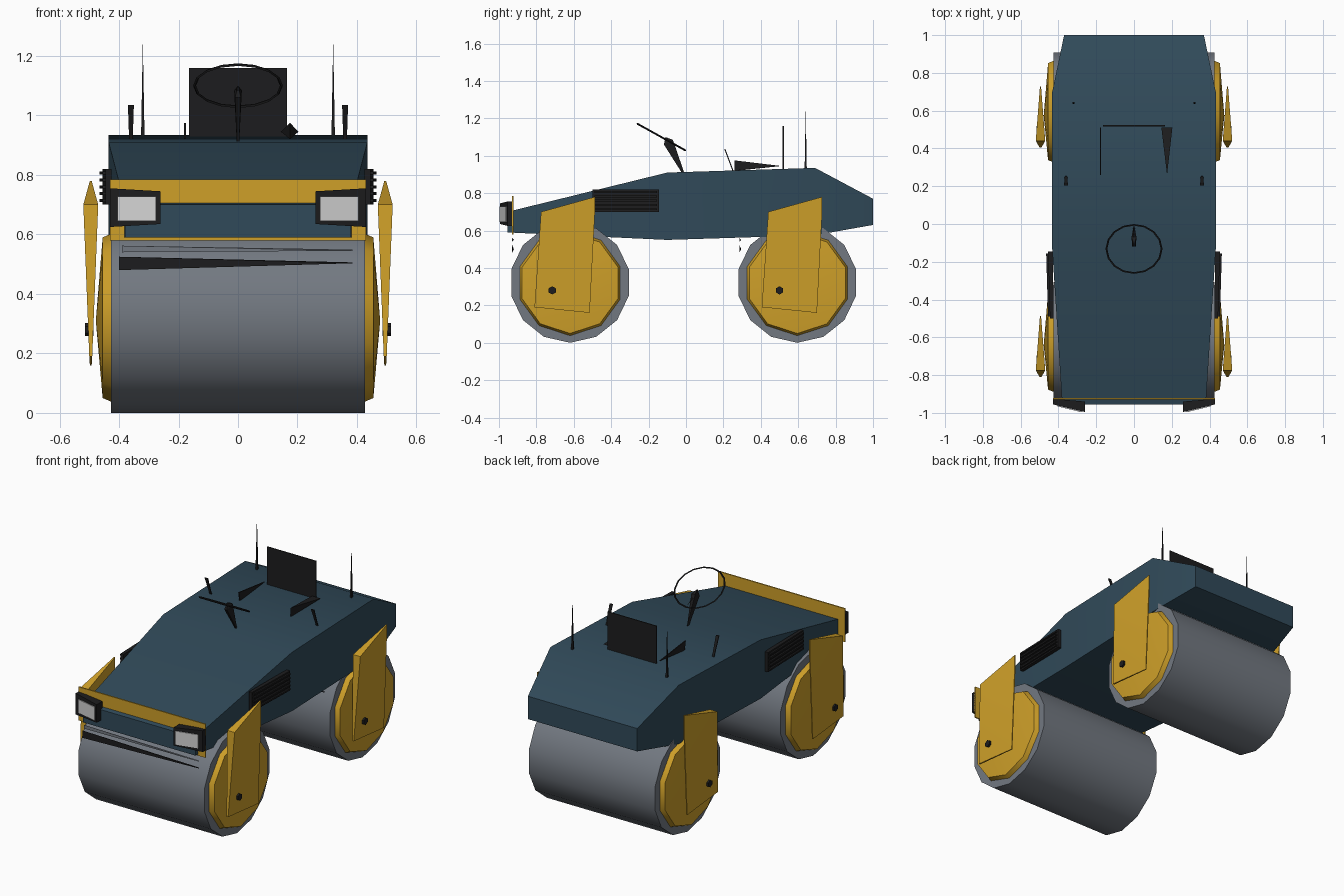
import bpy, bmesh, math
from mathutils import Vector, Matrix

if "Cube" in bpy.data.objects:
    bpy.data.objects.remove(bpy.data.objects["Cube"])


def material(name, rgb):
    m = bpy.data.materials.new(name)
    m.diffuse_color = (*rgb, 1)
    m.use_nodes = True
    m.node_tree.nodes["Principled BSDF"].inputs["Base Color"].default_value = m.diffuse_color
    return m


NAVY = material("navy paint", (0.030, 0.068, 0.100))
YELLOW = material("yellow paint", (0.62, 0.35, 0.022))
STEEL = material("drum steel", (0.17, 0.19, 0.22))
BLACK = material("black rubber", (0.012, 0.012, 0.013))
GLASS = material("lamp glass", (0.65, 0.65, 0.65))


def finish(name, bm, mat, angle):
    bmesh.ops.recalc_face_normals(bm, faces=bm.faces)
    me = bpy.data.meshes.new(name)
    bm.to_mesh(me)
    bm.free()
    me.materials.append(mat)
    if angle:
        me.polygons.foreach_set("use_smooth", [True] * len(me.polygons))
        me.set_sharp_from_angle(angle=math.radians(angle))
    ob = bpy.data.objects.new(name, me)
    bpy.context.collection.objects.link(ob)
    return ob


def hull(name, pts, mat, angle=0):
    """Convex solid through the given points."""
    bm = bmesh.new()
    for p in pts:
        bm.verts.new(p)
    res = bmesh.ops.convex_hull(bm, input=bm.verts)
    junk = {g for g in res["geom_interior"] + res["geom_unused"]
            if isinstance(g, bmesh.types.BMVert)}
    bmesh.ops.delete(bm, geom=list(junk), context='VERTS')
    bmesh.ops.dissolve_limit(bm, angle_limit=0.01, verts=bm.verts, edges=bm.edges)
    return finish(name, bm, mat, angle)


def box(name, lo, hi, mat):
    return hull(name, [(x, y, z) for x in (lo[0], hi[0])
                       for y in (lo[1], hi[1]) for z in (lo[2], hi[2])], mat)


def ring_pts(x, cy, cz, r, n):
    """Points of an n-gon around the x axis, one corner at the bottom."""
    return [(x, cy + r * math.sin(math.tau * i / n), cz - r * math.cos(math.tau * i / n))
            for i in range(n)]


# Body: sections along y as (y, half width, bottom, top)
sections = [(-0.955, 0.38, 0.59, 0.70), (-0.1, 0.435, 0.55, 0.91),
            (0.69, 0.435, 0.575, 0.935), (1.0, 0.37, 0.63, 0.77)]
hull("body", [(s * w, y, z) for y, w, b, t in sections for s in (-1, 1) for z in (b, t)],
     NAVY, 35)

# Yellow bumper plate behind the nose
box("bumper_plate", (-0.43, -0.93, 0.58), (0.43, -0.922, 0.785), YELLOW)

# Drums with end discs, forks, hubs and scrapers
for label, cy in (("front", -0.62), ("rear", 0.595)):
    hull(label + "_drum", ring_pts(-0.427, cy, 0.322, 0.322, 14)
         + ring_pts(0.427, cy, 0.322, 0.322, 14), STEEL, 40)
    for side, s in (("left", -1), ("right", 1)):
        tag = f"{label}_{side}_"
        hull(tag + "disc", ring_pts(s * 0.42, cy, 0.32, 0.285, 10)
             + ring_pts(s * 0.455, cy, 0.32, 0.27, 10)
             + [(s * 0.478, cy - 0.02, 0.31)], YELLOW, 35)
        # fork: sheet that is thickest at its front top corner
        o = cy + 0.62
        fork = [(-0.775, 0.70, 0.025), (-0.487, 0.78, 0.003), (-0.487, 0.70, 0.003),
                (-0.515, 0.16, 0.003), (-0.81, 0.19, 0.005)]
        hull(tag + "fork", [(s * 0.495 + d * t, y + o, z) for y, z, t in fork
                            for d in (-1, 1)], YELLOW, 35)
        hull(tag + "hub", ring_pts(s * 0.485, o - 0.715, 0.28, 0.022, 6)
             + ring_pts(s * 0.515, o - 0.715, 0.28, 0.022, 6), BLACK)
    # scraper blade and spray bar, both tapering to the right
    y = cy - 0.31
    hull(label + "_scraper", [(-0.40, y, 0.48), (-0.40, y, 0.525), (-0.40, y + 0.01, 0.50),
                              (0.385, y, 0.503), (0.385, y + 0.006, 0.506)], BLACK)
    hull(label + "_spray_bar", [(-0.39, y, 0.54), (-0.39, y, 0.562), (-0.39, y + 0.01, 0.55),
                                (0.385, y, 0.545), (0.385, y + 0.006, 0.549)], STEEL)

for side, s in (("left", -1), ("right", 1)):
    # Headlamp housing with slanted front, and lens plate
    prof = [(0.26, -0.995), (0.43, -0.955), (0.43, -0.925), (0.26, -0.94)]
    hull(side + "_lamp_housing", [(s * x, y, z) for x, y in prof
                                  for z in (0.625 + 0.01 * (x < 0.3), 0.755 - 0.01 * (x < 0.3))],
         BLACK)
    lens = [(0.275, -0.992), (0.405, -0.961)]
    hull(side + "_lamp_lens", [(s * x, y + d, z) for x, y in lens
                               for d in (0, -0.005) for z in (0.645, 0.728)], GLASS)
    # Side vent: back plate with slats
    plate = [(0.425, -0.5), (0.445, -0.5), (0.43, -0.145), (0.455, -0.145)]
    hull(side + "_vent", [(s * x, y, z) for x, y in plate for z in (0.70, 0.82)], BLACK)
    for i in range(5):
        z = 0.709 + i * 0.023
        hull(f"{side}_vent_slat_{i}",
             [(s * x, y, z + h) for x, y in ((0.44, -0.49), (0.455, -0.49), (0.445, -0.155),
                                             (0.465, -0.155)) for h in (0, 0.010)], BLACK)
    # Whip aerial
    a = 0.006
    hull(side + "_aerial", [(s * 0.32 + a, 0.64 + a, 0.92), (s * 0.32 - a, 0.64 + a, 0.92),
                            (s * 0.32 - a, 0.64 - a, 0.92), (s * 0.32 + a, 0.64 - a, 0.92),
                            (s * 0.32, 0.64, 1.25)], BLACK)
    # Control lever, wider at the top
    hull(side + "_lever", [(s * 0.36 + d * w, y + e, z) for d in (-1, 1) for e in (0, 0.006)
                           for y, z, w in ((0.205, 1.035, 0.010), (0.25, 0.915, 0.006))],
         BLACK)

# Seat back and arm rests
box("seat_back", (-0.165, 0.517, 0.92), (0.165, 0.523, 1.16), BLACK)
hull("right_arm_rest", [(0.175, 0.26, 0.975), (0.175, 0.26, 0.92),
                        (0.145, 0.51, 0.945), (0.203, 0.51, 0.945)], BLACK)
hull("left_arm_rest", [(-0.178 + d, y, z) for d in (-0.003, 0.003)
                       for y, z in ((0.26, 0.975), (0.27, 0.92), (0.51, 0.945))], BLACK)

# Steering column, wheel and spokes
hull("steering_column", [(0, -0.01, 0.91), (0.004, -0.02, 0.905), (-0.004, -0.02, 0.905),
                         (0.013, -0.07, 1.085), (-0.013, -0.07, 1.085),
                         (0.010, -0.118, 1.06), (-0.010, -0.118, 1.06),
                         (0, -0.11, 1.10)], BLACK)
tilt = Matrix.Translation((0, -0.132, 1.10)) @ Matrix.Rotation(math.radians(-29), 4, 'X')
N, R, r = 16, 0.146, 0.005
bm = bmesh.new()
loops = []
for i in range(N):
    a = math.tau * i / N
    loops.append([bm.verts.new(tilt @ Vector(((R + r * math.cos(b)) * math.cos(a),
                                              (R + r * math.cos(b)) * math.sin(a),
                                              r * math.sin(b))))
                  for b in (0, math.pi / 2, math.pi, 3 * math.pi / 2)])
for i in range(N):
    p, q = loops[i], loops[(i + 1) % N]
    for j in range(4):
        k = (j + 1) % 4
        bm.faces.new((p[j], q[j], q[k], p[k]))
finish("steering_wheel", bm, BLACK, 0)
hull("steering_spoke", [tilt @ Vector(p) for p in ((-0.008, 0.02, 0), (0.008, 0.02, 0),
                                                   (0, 0.14, 0.003), (0, 0.02, -0.006))], BLACK)
